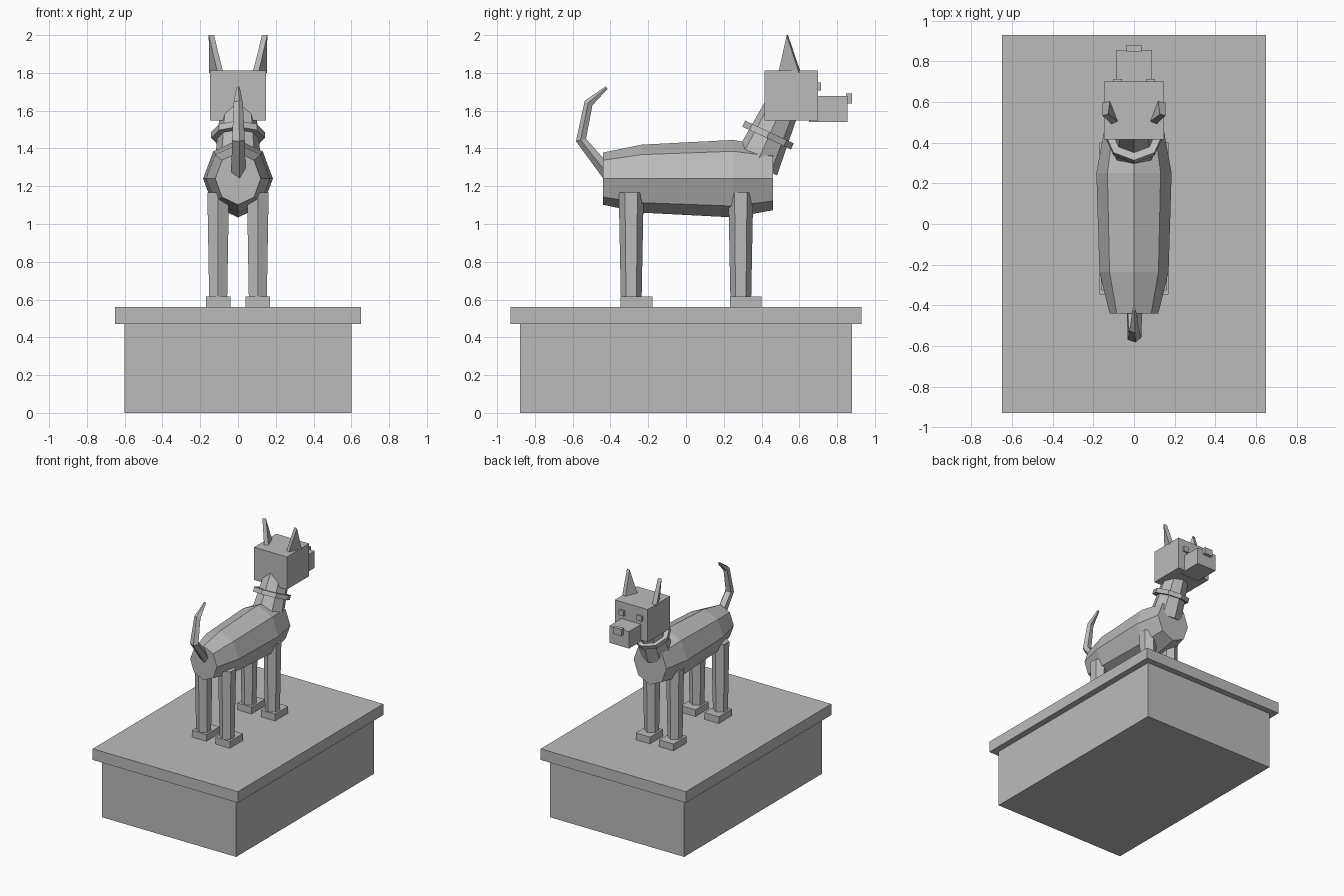
import bpy, bmesh, math
from mathutils import Vector

if "Cube" in bpy.data.objects:
    bpy.data.objects.remove(bpy.data.objects["Cube"])

stone = bpy.data.materials.new("stone grey")
stone.diffuse_color = (0.5, 0.5, 0.5, 1)
stone.use_nodes = True
stone.node_tree.nodes["Principled BSDF"].inputs["Base Color"].default_value = stone.diffuse_color


def finish(name, bm):
    bmesh.ops.recalc_face_normals(bm, faces=bm.faces)
    me = bpy.data.meshes.new(name)
    bm.to_mesh(me)
    bm.free()
    me.materials.append(stone)
    ob = bpy.data.objects.new(name, me)
    bpy.context.collection.objects.link(ob)
    return ob


def box(name, x, y, z):
    """Box from (min, max) ranges."""
    bm = bmesh.new()
    bmesh.ops.create_cube(bm, size=1)
    for v in bm.verts:
        v.co = [r[0] + (c + 0.5) * (r[1] - r[0]) for c, r in zip(v.co, (x, y, z))]
    return finish(name, bm)


def loft(name, rings, sides, x=0.0, phase=0.0):
    """Tapered tube along a path in the yz plane; rings are (y, z, radius x, radius across)."""
    bm = bmesh.new()
    pts = [Vector((x, r[0], r[1])) for r in rings]
    loops = []
    for i, (p, r) in enumerate(zip(pts, rings)):
        t = Vector((0, 0, 0))
        if i > 0:
            t += (p - pts[i - 1]).normalized()
        if i < len(pts) - 1:
            t += (pts[i + 1] - p).normalized()
        t.normalize()
        n = Vector((0, -t.z, t.y))
        loop = []
        for k in range(sides):
            a = phase + 2 * math.pi * k / sides
            loop.append(bm.verts.new(p + Vector((r[2] * math.sin(a), 0, 0)) + n * r[3] * math.cos(a)))
        loops.append(loop)
    for a, b in zip(loops, loops[1:]):
        for k in range(sides):
            j = (k + 1) % sides
            bm.faces.new((a[k], a[j], b[j], b[k]))
    bm.faces.new(loops[0])
    bm.faces.new(loops[-1])
    return finish(name, bm)


# Plinth
box("plinth_base", (-0.60, 0.60), (-0.88, 0.88), (0, 0.47))
box("plinth_cap", (-0.65, 0.65), (-0.93, 0.93), (0.47, 0.56))

# Legs and paws
for side, sx in (("left", -1), ("right", 1)):
    for end, y, paw in (("hind", -0.29, -0.262), ("front", 0.29, 0.317)):
        cx = sx * 0.105
        loft(f"{end}_{side}_leg", [(y, 0.60, 0.055, 0.055), (y, 1.168, 0.066, 0.066)], 6, cx)
        box(f"{end}_{side}_paw", (cx - 0.064, cx + 0.064), (paw - 0.084, paw + 0.084), (0.56, 0.615))

# Body
loft("body", [(-0.44, 1.24, 0.12, 0.138), (-0.235, 1.24, 0.17, 0.18),
              (0.25, 1.24, 0.185, 0.205), (0.46, 1.24, 0.147, 0.167)], 8)

# Neck and collar
loft("neck", [(0.368, 1.309, 0.125, 0.125), (0.523, 1.65, 0.09, 0.09)], 8)
loft("collar", [(0.427, 1.455, 0.142, 0.142), (0.442, 1.487, 0.142, 0.142)], 8)

# Tail
loft("tail", [(-0.41, 1.265, 0.041, 0.038), (-0.555, 1.445, 0.036, 0.029),
              (-0.515, 1.64, 0.026, 0.025), (-0.42, 1.722, 0.009, 0.009)], 5, phase=0.2)

# Head, snout, nose
box("head", (-0.147, 0.147), (0.415, 0.70), (1.548, 1.812))
box("snout", (-0.088, 0.088), (0.65, 0.855), (1.54, 1.677))
box("nose", (-0.037, 0.037), (0.848, 0.88), (1.637, 1.69))

# Eyes and ears
for side, sx in (("left", -1), ("right", 1)):
    box(f"{side}_eye", tuple(sorted((sx * 0.058, sx * 0.103))), (0.69, 0.714), (1.707, 1.75))
    bm = bmesh.new()
    inner = [(0.118, 0.608, 1.80), (0.078, 0.503, 1.80), (0.127, 0.540, 2.0)]
    outer = [(0.154, 0.598, 1.80), (0.108, 0.489, 1.80), (0.155, 0.533, 2.0)]
    a = [bm.verts.new((sx * p[0], p[1], p[2])) for p in inner]
    b = [bm.verts.new((sx * p[0], p[1], p[2])) for p in outer]
    bm.faces.new(a)
    bm.faces.new(b)
    for k in range(3):
        j = (k + 1) % 3
        bm.faces.new((a[k], a[j], b[j], b[k]))
    finish(f"{side}_ear", bm)
